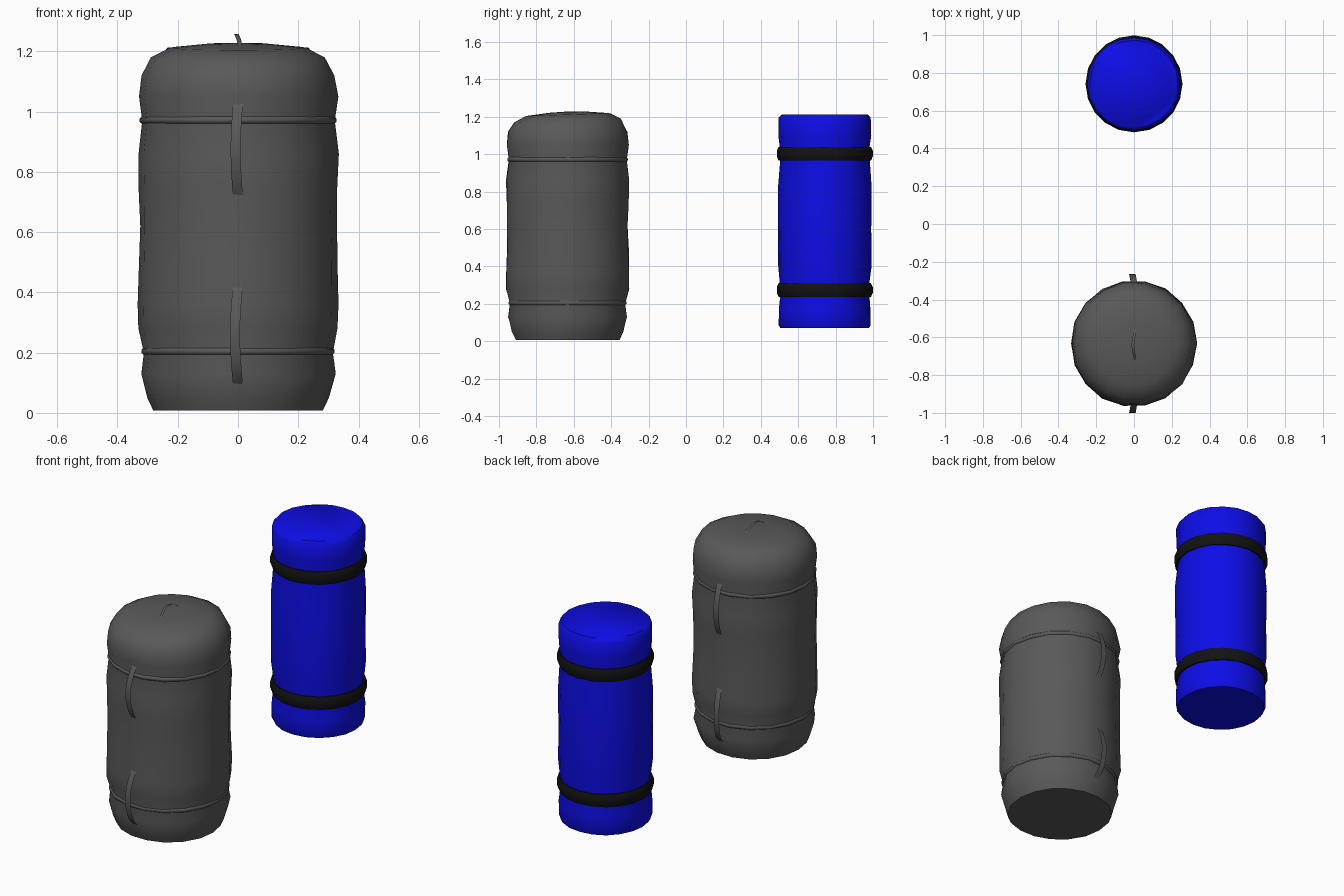
import bpy, bmesh, math, random

random.seed(4)
if "Cube" in bpy.data.objects:
    bpy.data.objects.remove(bpy.data.objects["Cube"], do_unlink=True)


def material(name, rgb):
    m = bpy.data.materials.new(name)
    m.use_nodes = True
    m.diffuse_color = (*rgb, 1)
    bsdf = m.node_tree.nodes["Principled BSDF"]
    bsdf.inputs["Base Color"].default_value = (*rgb, 1)
    bsdf.inputs["Roughness"].default_value = 0.8
    return m


GREY = material("grey canvas", (0.1, 0.1, 0.1))
BLUE = material("blue foam", (0.004, 0.004, 0.8))
BLACK = material("black strap", (0.006, 0.006, 0.006))


def finish(name, bm, mat, angle=50):
    bmesh.ops.recalc_face_normals(bm, faces=bm.faces)
    mesh = bpy.data.meshes.new(name)
    bm.to_mesh(mesh)
    bm.free()
    mesh.materials.append(mat)
    obj = bpy.data.objects.new(name, mesh)
    bpy.context.collection.objects.link(obj)
    bpy.ops.object.select_all(action='DESELECT')
    obj.select_set(True)
    bpy.context.view_layer.objects.active = obj
    bpy.ops.object.shade_smooth_by_angle(angle=math.radians(angle))
    return obj


def lathe(name, profile, y, mat, sides, ripple=0.0, tilt=0.0, closed=False, angle=50):
    """Spin (radius, z) points about a vertical axis at the given y."""
    bm = bmesh.new()
    rings = []
    top = max(z for r, z in profile)
    for r, z in profile:
        ring = []
        for i in range(sides):
            a = math.tau * i / sides
            rr = r + random.uniform(-ripple, ripple)
            lean = tilt * math.sin(a) * r if z > top - 0.1 else 0
            ring.append(bm.verts.new((rr * math.cos(a), y + rr * math.sin(a), z + lean)))
        rings.append(ring)
    pairs = list(zip(rings, rings[1:]))
    if closed:
        pairs.append((rings[-1], rings[0]))
    else:
        bm.faces.new(rings[0])
        bm.faces.new(rings[-1])
    for low, high in pairs:
        for i in range(sides):
            j = (i + 1) % sides
            bm.faces.new((low[i], low[j], high[j], high[i]))
    return finish(name, bm, mat, angle)


def band(name, z, radius, thick, height, y, mat, sides):
    """Rounded ring around a roll."""
    section = [(radius + thick * math.cos(math.tau * k / 8 + math.pi / 8),
                z + height * math.sin(math.tau * k / 8 + math.pi / 8)) for k in range(8)]
    return lathe(name, section, y, mat, sides, closed=True, angle=60)


def ribbon(name, path, width):
    """Thin cloth strip swept along (x, y, z) points."""
    bm = bmesh.new()
    rows = [[bm.verts.new((x + s * width / 2, y, z)) for s in (-1, 1)] for x, y, z in path]
    for a, b in zip(rows, rows[1:]):
        bm.faces.new((a[0], a[1], b[1], b[0]))
    return finish(name, bm, GREY)


# Grey duffel bag, cinched at two cords
BAG_Y = -0.633
lathe("duffel_bag", [
    (0.283, 0.008), (0.30, 0.05), (0.322, 0.13), (0.312, 0.2), (0.332, 0.28),
    (0.334, 0.36), (0.329, 0.5), (0.327, 0.62), (0.329, 0.74), (0.332, 0.86),
    (0.319, 0.97), (0.331, 1.05), (0.322, 1.12), (0.288, 1.18), (0.225, 1.212),
    (0.1, 1.225), (0.01, 1.228)], BAG_Y, GREY, 18, ripple=0.003, tilt=0.035)
band("upper_cord", 0.972, 0.315, 0.013, 0.013, BAG_Y, GREY, 18)
band("lower_cord", 0.205, 0.308, 0.013, 0.013, BAG_Y, GREY, 18)

# Bowed carry handles on the front and back of the bag
for side, label in ((-1, "front"), (1, "back")):
    for name, low, high, sway in (("upper", 0.715, 1.03, -0.008), ("lower", 0.09, 0.43, -0.01)):
        path = []
        for k in range(9):
            t = k / 8
            end = 0.3 if name == "lower" and k == 0 else 0.318
            reach = end + 0.05 * math.sin(math.pi * t) ** 0.8
            path.append((sway * math.sin(math.pi * t), BAG_Y + side * reach, low + (high - low) * t))
        ribbon(f"{label}_{name}_handle", path, 0.033)

# Small grab loop on top of the bag
ribbon("top_handle", [(0.006 * math.cos(math.pi * k / 4),
                       -0.73 + 0.18 * k / 8,
                       1.215 + 0.04 * math.sin(math.pi * k / 8) + 0.006 * k / 8)
                      for k in range(9)], 0.014)

# Blue sleeping mat roll with two black straps
MAT_Y = 0.742
lathe("mat_roll", [
    (0.238, 0.07), (0.246, 0.085), (0.246, 0.17), (0.24, 0.235), (0.24, 0.31),
    (0.25, 0.4), (0.249, 0.6), (0.252, 0.82), (0.24, 0.965), (0.24, 1.04),
    (0.247, 1.1), (0.246, 1.195), (0.232, 1.213)], MAT_Y, BLUE, 20, ripple=0.002)
for name, z in (("lower_strap", 0.274), ("upper_strap", 1.003)):
    band(name, z, 0.24, 0.018, 0.04, MAT_Y, BLACK, 20)
